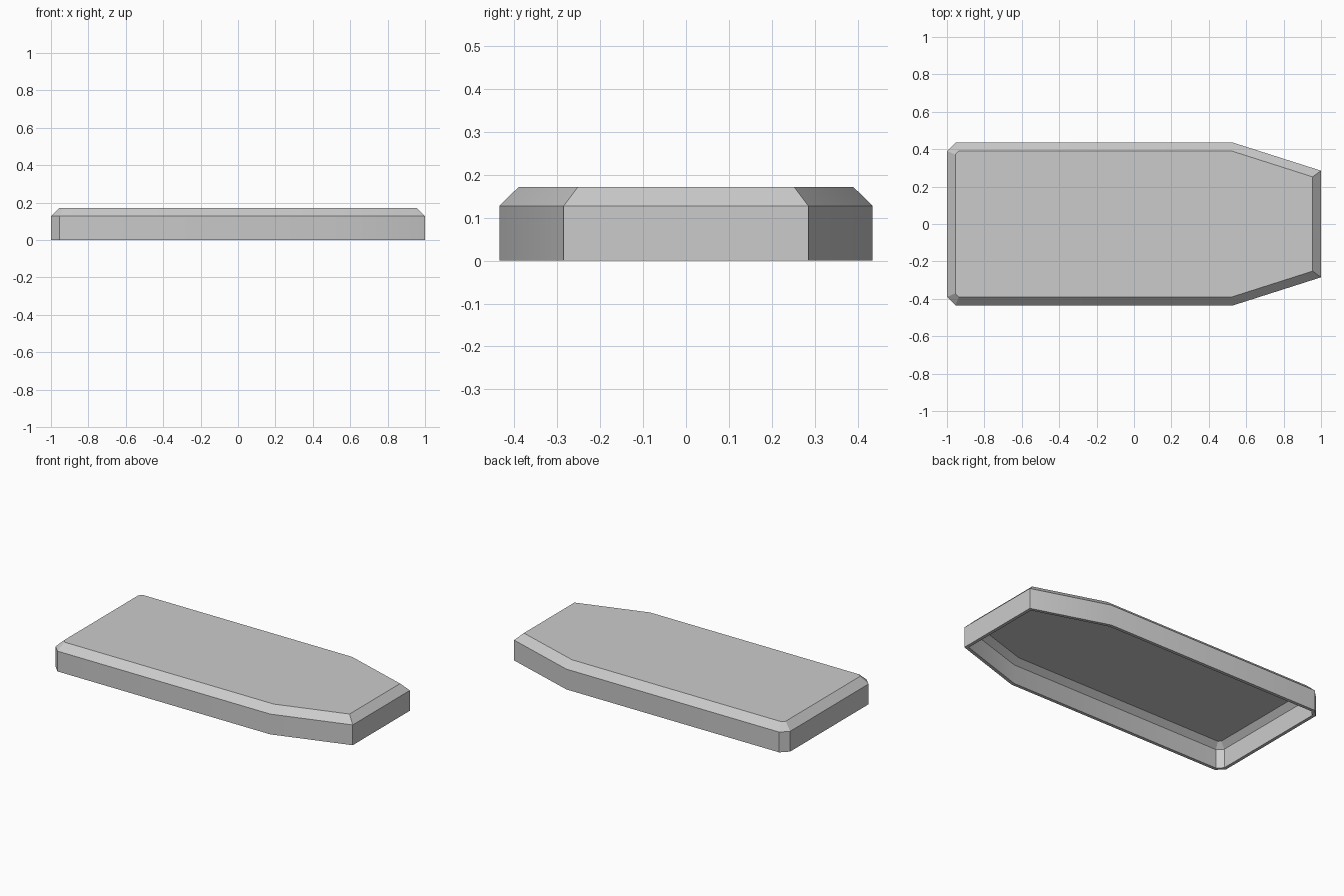
import bpy
import math

cube = bpy.data.objects.get("Cube")
if cube:
    bpy.data.objects.remove(cube, do_unlink=True)

# Plain grey material
grey = bpy.data.materials.new("plain grey")
grey.use_nodes = True
colour = (0.6, 0.6, 0.6, 1)
grey.diffuse_color = colour
grey.node_tree.nodes["Principled BSDF"].inputs["Base Color"].default_value = colour


def ring(half, z):
    """Mirror a half outline across y and place it at height z."""
    return [(x, y, z) for x, y in half] + [(x, -y, z) for x, y in reversed(half)]


# Half outlines: the wall, and the top inside the sloped edge
wall = [(-1, 0.39), (-0.955, 0.435), (0.53, 0.435), (1, 0.285)]
top = [(-0.955, 0.371), (-0.936, 0.39), (0.523, 0.39), (0.955, 0.252)]
rings = [ring(wall, 0), ring(wall, 0.128), ring(top, 0.172)]
n = len(rings[0])

# Outer skin, open underneath
verts = [v for r in rings for v in r]
faces = [(k * n + (i + 1) % n, k * n + i, (k + 1) * n + i, (k + 1) * n + (i + 1) % n)
         for k in range(2) for i in range(n)]
faces.append(tuple(reversed(range(2 * n, 3 * n))))
mesh = bpy.data.meshes.new("tapered_cover")
mesh.from_pydata(verts, [], faces)
mesh.materials.append(grey)
cover = bpy.data.objects.new("tapered_cover", mesh)
bpy.context.collection.objects.link(cover)

# Thin walls turned inwards
shell = cover.modifiers.new("wall thickness", "SOLIDIFY")
shell.thickness = 0.02
shell.offset = -1
shell.use_even_offset = True
shell.use_quality_normals = True

# Smooth only the shallow bends
bpy.ops.object.select_all(action="DESELECT")
cover.select_set(True)
bpy.context.view_layer.objects.active = cover
bpy.ops.object.modifier_apply(modifier=shell.name)
bpy.ops.object.shade_smooth_by_angle(angle=math.radians(30))
